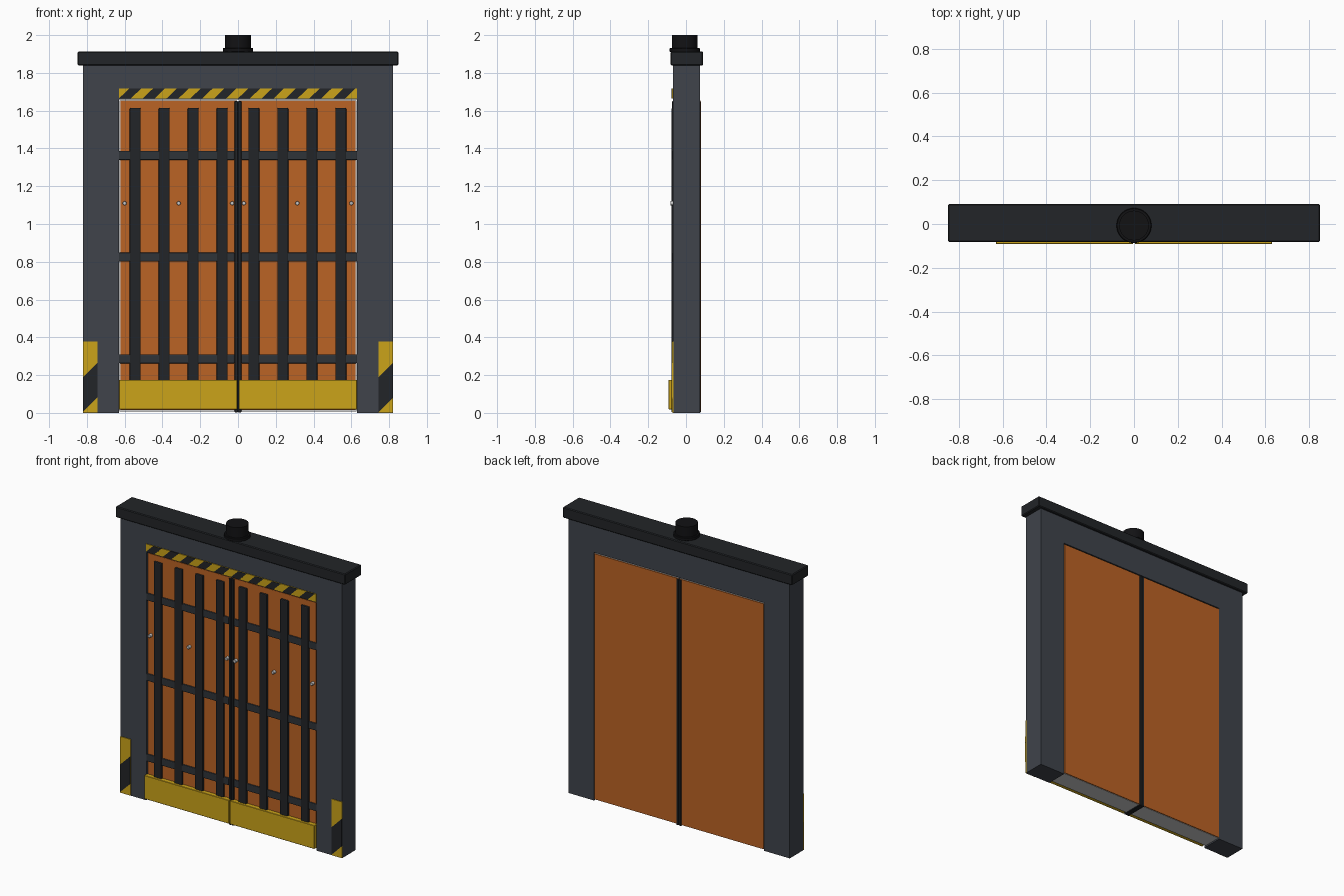
import bpy, bmesh, math

if "Cube" in bpy.data.objects:
    bpy.data.objects.remove(bpy.data.objects["Cube"])


def material(name, rgb):
    m = bpy.data.materials.new(name)
    m.diffuse_color = (*rgb, 1)
    m.use_nodes = True
    m.node_tree.nodes["Principled BSDF"].inputs["Base Color"].default_value = m.diffuse_color
    return m


SLATE = material("slate", (0.05, 0.057, 0.07))
ORANGE = material("orange", (0.50, 0.125, 0.018))
YELLOW = material("yellow", (0.60, 0.37, 0.01))
DARK = material("dark", (0.016, 0.018, 0.021))
IRON = material("iron", (0.028, 0.033, 0.04))
BLACK = material("black", (0.006, 0.006, 0.007))


def finish(obj, mat, bevel=0, segments=1):
    if mat:
        obj.data.materials.append(mat)
    if bevel:
        b = obj.modifiers.new("bevel", "BEVEL")
        b.width, b.segments = bevel, segments
        b.limit_method = "ANGLE"
    return obj


def prism(name, outlines, y0, y1, mat=None, bevel=0, segments=1):
    """Extrude x-z outlines from y0 to y1 as one object."""
    bm = bmesh.new()
    for pts in outlines:
        face = bm.faces.new([bm.verts.new((x, y0, z)) for x, z in pts])
        ext = bmesh.ops.extrude_face_region(bm, geom=[face])["geom"]
        verts = [v for v in ext if isinstance(v, bmesh.types.BMVert)]
        bmesh.ops.translate(bm, verts=verts, vec=(0, y1 - y0, 0))
    bmesh.ops.recalc_face_normals(bm, faces=bm.faces)
    mesh = bpy.data.meshes.new(name)
    bm.to_mesh(mesh)
    bm.free()
    obj = bpy.data.objects.new(name, mesh)
    bpy.context.collection.objects.link(obj)
    return finish(obj, mat, bevel, segments)


def box(name, x0, x1, y0, y1, z0, z1, mat=None, bevel=0, segments=1):
    outline = [(x0, z0), (x1, z0), (x1, z1), (x0, z1)]
    return prism(name, [outline], y0, y1, mat, bevel, segments)


def cylinder(name, r, depth, loc, mat=None, rot=(0, 0, 0), sides=32, bevel=0):
    bpy.ops.mesh.primitive_cylinder_add(vertices=sides, radius=r, depth=depth,
                                        location=loc, rotation=rot)
    obj = bpy.context.object
    obj.name = name
    bpy.ops.object.shade_smooth_by_angle(angle=math.radians(35))
    return finish(obj, mat, bevel)


# Door frame and top cap
W, H, OW, OH = 0.82, 1.845, 0.63, 1.66
prism("door_frame", [[(-W, 0), (-OW, 0), (-OW, OH), (OW, OH), (OW, 0), (W, 0),
                      (W, H), (-W, H)]], -0.07, 0.074, SLATE)
box("top_cap", -0.85, 0.85, -0.082, 0.091, 1.84, 1.912, DARK, 0.005)

# Beacon on the cap
cylinder("beacon_base", 0.08, 0.022, (0, -0.007, 1.921), BLACK, bevel=0.003)
cylinder("beacon_lamp", 0.068, 0.074, (0, -0.007, 1.963), BLACK)

# Door leaves, panels, bars, kick plates and bolts on both sides
for side, s in (("left", -1), ("right", 1)):
    def leaf_box(part, a, b, *rest):
        return box(f"{side}_{part}", min(s * a, s * b), max(s * a, s * b), *rest)

    leaf_box("leaf", 0.004, 0.628, -0.055, 0.07, 0.008, 1.655)
    leaf_box("front_panel", 0.006, 0.622, -0.061, -0.054, 0.015, 1.653, ORANGE)
    leaf_box("back_panel", 0.006, 0.626, 0.069, 0.0755, 0.01, 1.653, ORANGE)
    leaf_box("centre_seal", 0.001, 0.018, -0.074, 0.079, 0.003, 1.65, DARK, 0.002)
    leaf_box("kick_plate", 0.004, 0.63, -0.092, -0.06, 0.018, 0.175, YELLOW, 0.002)
    for i, z in enumerate((0.286, 0.825, 1.363)):
        leaf_box(f"cross_bar_{i}", 0.018, 0.631, -0.072, -0.058,
                 z - 0.024, z + 0.024, IRON, 0.005, 2)
    for i in range(4):
        x = 0.084 + i * 0.1535
        leaf_box(f"upright_bar_{i}", x - 0.029, x + 0.029, -0.076, -0.058,
                 0.06, 1.615, DARK, 0.006, 2)
    for i, x in enumerate((0.031, 0.314, 0.6)):
        cylinder(f"{side}_bolt_{i}", 0.011, 0.03, (s * x, -0.068, 1.11),
                 rot=(math.pi / 2, 0, 0), sides=12, bevel=0.002)

    # Hazard guard at the foot of the post
    leaf_box("post_guard", 0.745, 0.821, -0.075, -0.065, 0.002, 0.378, YELLOW)
    a, b = sorted((s * 0.745, s * 0.821))
    prism(f"{side}_post_stripe", [[(a, 0.005), (b, 0.081), (b, 0.265), (a, 0.189)]],
          -0.0758, -0.066, DARK)

# Hazard strip over the doors
box("hazard_strip", -0.63, 0.63, -0.075, -0.065, 1.665, 1.718, YELLOW)
stripes = []
for k in range(10):
    x = -0.63 + k * 0.126
    stripes.append([(x, 1.665), (x + 0.063, 1.665), (x + 0.118, 1.718), (x + 0.055, 1.718)])
prism("hazard_stripes", stripes, -0.0758, -0.066, DARK)
